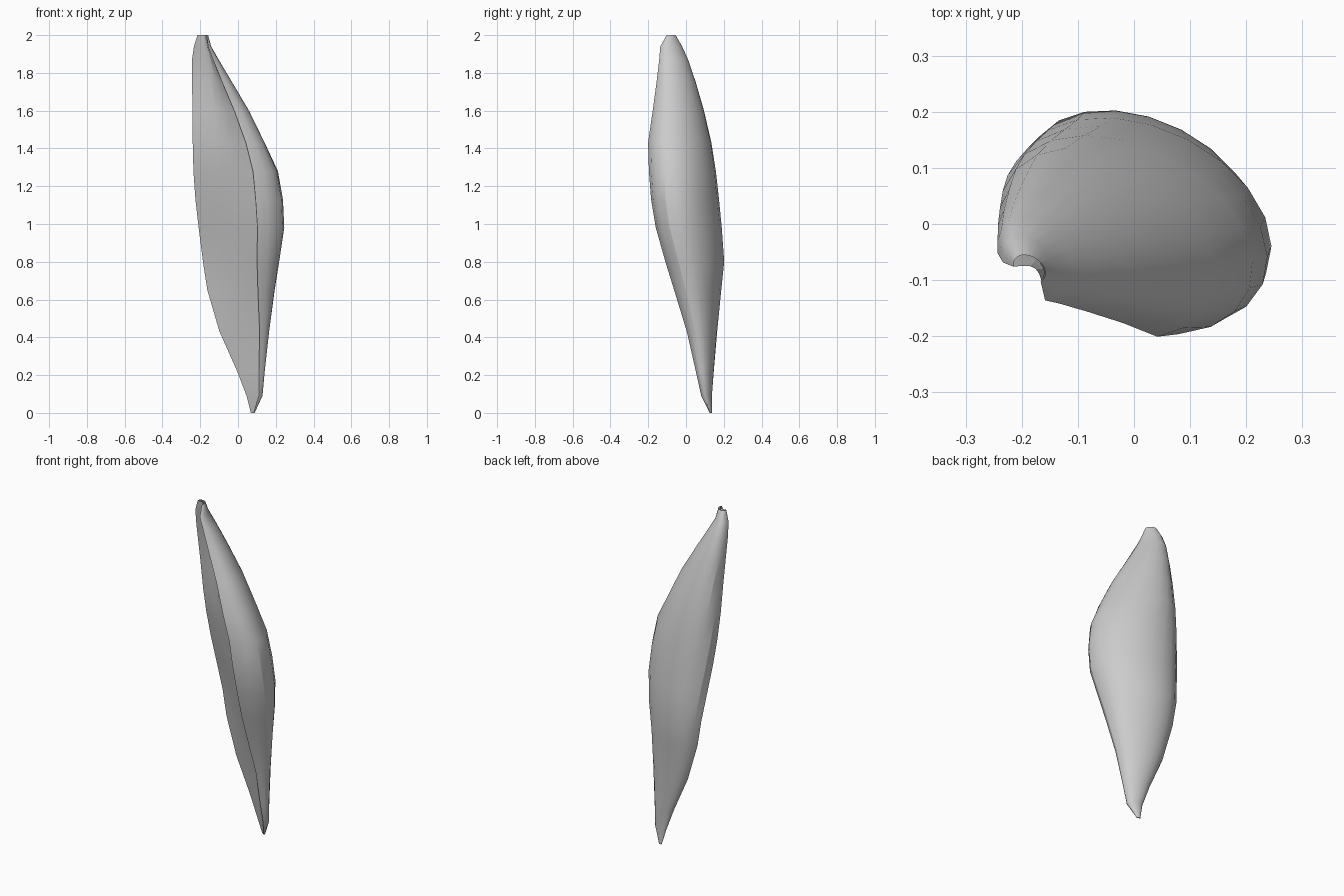
import bpy, bmesh
from math import sin, cos, pi, radians

if "Cube" in bpy.data.objects:
    bpy.data.objects.remove(bpy.data.objects["Cube"])

# Level: z, left x, right x, front y, back y, angle of flap edge, angle where round back ends
LEVELS = [
    (0.00, 0.068, 0.088, 0.125, 0.137, -60, 175),
    (0.09, 0.045, 0.130, 0.080, 0.137, -58, 174),
    (0.22, -0.005, 0.142, 0.050, 0.147, -55, 172),
    (0.43, -0.100, 0.165, 0.000, 0.165, -52, 170),
    (0.65, -0.165, 0.195, -0.065, 0.187, -60, 170),
    (0.80, -0.188, 0.218, -0.110, 0.203, -65, 171),
    (0.98, -0.210, 0.245, -0.160, 0.190, -68, 173),
    (1.13, -0.226, 0.238, -0.185, 0.175, -68, 176),
    (1.28, -0.236, 0.212, -0.197, 0.158, -66, 180),
    (1.43, -0.240, 0.143, -0.203, 0.135, -62, 183),
    (1.60, -0.242, 0.060, -0.178, 0.096, -62, 186),
    (1.75, -0.244, -0.030, -0.158, 0.053, -60, 188),
    (1.87, -0.244, -0.102, -0.145, 0.012, -55, 188),
    (1.94, -0.234, -0.142, -0.140, -0.020, -50, 188),
    (2.00, -0.215, -0.158, -0.105, -0.055, -45, 190),
]
TILT = radians(-19)
ROUND = 14      # segments around the outer wall
PANEL = 5       # segments across the tucked front panel
TUCK = 5        # segments of the hidden inner turn


def section(z, xl, xr, yf, yb, edge, end):
    cx, cy = (xl + xr) / 2, (yf + yb) / 2
    a, b = (xr - xl) / 2, (yb - yf) / 2

    def wall(deg, s=1.0):
        t = radians(deg)
        return (cx + s * a * cos(t), cy + s * b * sin(t + TILT), z)

    pts = [wall(edge + (end - edge) * i / ROUND) for i in range(ROUND + 1)]
    # the far margin crosses the front, sinking inward near the mouth
    x0, y0, _ = pts[-1]
    x1, y1, _ = wall(edge + 8, 0.92)
    sink = 0.42 * min(1, max(0, (z - 1.4) / 0.5))
    for i in range(1, PANEL + 1):
        u = i / PANEL
        d = sink * b * sin(u * pi)
        pts.append((x0 + (x1 - x0) * u + d, y0 + (y1 - y0) * u + d, z))
    # and carries on inside, hugging the right wall
    for i in range(1, TUCK + 1):
        pts.append(wall(edge + 8 + 80 * i / TUCK, 0.93))
    return pts


# Rolled pod wall: open spiral sections lofted from tip to mouth
bm = bmesh.new()
rings = [[bm.verts.new(p) for p in section(*lv)] for lv in LEVELS]
for low, high in zip(rings, rings[1:]):
    for i in range(len(low) - 1):
        bm.faces.new((low[i], low[i + 1], high[i + 1], high[i]))
# closed tip
bm.faces.new(list(reversed(rings[0][:ROUND + PANEL + 1])))
mesh = bpy.data.meshes.new("rolled_pod")
bm.to_mesh(mesh)
bm.free()
pod = bpy.data.objects.new("rolled_pod", mesh)
bpy.context.collection.objects.link(pod)
bpy.context.view_layer.objects.active = pod
pod.select_set(True)
bpy.ops.object.shade_smooth_by_angle(angle=radians(25))
